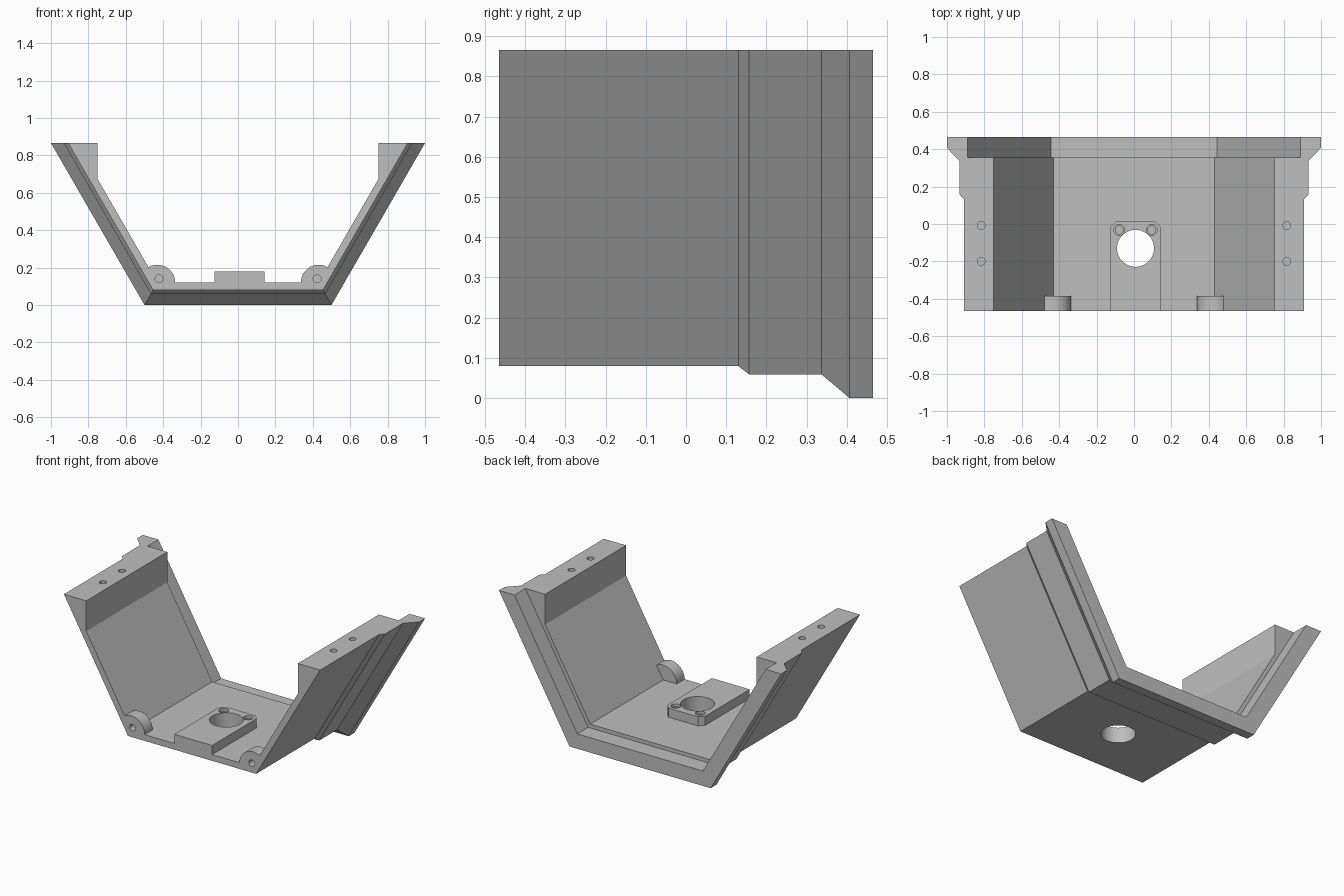
import bpy, bmesh
from math import cos, sin, radians, sqrt

cube = bpy.data.objects.get("Cube")
if cube:
    bpy.data.objects.remove(cube, do_unlink=True)

TOP = sqrt(3) / 2            # height of the hexagon centre, and of the open rim
FRONT, BACK, STEP = -0.465, 0.465, 0.355

grey = bpy.data.materials.new("plain grey")
grey.use_nodes = True
grey.diffuse_color = (0.52, 0.52, 0.52, 1)
grey.node_tree.nodes["Principled BSDF"].inputs["Base Color"].default_value = grey.diffuse_color


def make_object(name, bm):
    bmesh.ops.recalc_face_normals(bm, faces=bm.faces)
    mesh = bpy.data.meshes.new(name)
    bm.to_mesh(mesh)
    bm.free()
    mesh.materials.append(grey)
    obj = bpy.data.objects.new(name, mesh)
    bpy.context.collection.objects.link(obj)
    return obj


def loft(name, rings):
    """Skin a list of closed rings and cap both ends."""
    bm = bmesh.new()
    loops = [[bm.verts.new(p) for p in ring] for ring in rings]
    for a, b in zip(loops, loops[1:]):
        for i in range(len(a)):
            j = (i + 1) % len(a)
            bm.faces.new((a[i], a[j], b[j], b[i]))
    bm.faces.new(loops[0])
    bm.faces.new(loops[-1])
    return make_object(name, bm)


def prism_y(name, outline, y0, y1):
    return loft(name, [[(x, y, z) for x, z in outline] for y in (y0, y1)])


def prism_z(name, outline, z0, z1):
    return loft(name, [[(x, y, z) for x, y in outline] for z in (z0, z1)])


def circle(cx, cy, r, n=40):
    return [(cx + r * cos(radians(360 * i / n)), cy + r * sin(radians(360 * i / n)))
            for i in range(n)]


def combine(body, part, operation):
    mod = body.modifiers.new(part.name, "BOOLEAN")
    mod.operation, mod.solver, mod.object = operation, "EXACT", part
    bpy.context.view_layer.objects.active = body
    bpy.ops.object.modifier_apply(modifier=mod.name)
    bpy.data.objects.remove(part, do_unlink=True)


# Half-hexagon trough: stepped wall section (y, radius) swept over three sides
section = [(FRONT, 0.908), (0.13, 0.908), (0.157, 0.932), (0.337, 0.932),
           (0.407, 1), (BACK, 1), (BACK, 0.89), (STEP, 0.89),
           (STEP, 0.862), (FRONT, 0.862)]
bracket = loft("bracket", [[(r * cos(radians(a)), y, TOP + r * sin(radians(a)))
                            for y, r in section] for a in (180, 240, 300, 360)])

# Mounting blocks under the rim and hinge lugs in the front corners
for side, s in (("left", 1), ("right", -1)):
    block = [(0.75, TOP), (0.885, TOP), (0.77, 0.672), (0.75, 0.672)]
    combine(bracket, prism_y(side + "_mounting_block",
                             [(s * x, z) for x, z in block], FRONT, STEP), "UNION")
    lug = [(0.431 + 0.095 * cos(radians(a)), 0.12 + 0.095 * sin(radians(a)))
           for a in range(60, 181, 6)]
    lug += [(0.336, 0.1), (0.445, 0.1), (0.498, 0.2)]
    combine(bracket, prism_y(side + "_hinge_lug",
                             [(s * x, z) for x, z in lug], FRONT, -0.385), "UNION")

# Raised floor pad with chamfered rear corners
MID, HALF, REAR, CUT = 0.008, 0.134, 0.016, 0.03
pad = [(MID - HALF, FRONT), (MID + HALF, FRONT), (MID + HALF, REAR - CUT),
       (MID + HALF - CUT, REAR), (MID - HALF + CUT, REAR), (MID - HALF, REAR - CUT)]
combine(bracket, prism_z("floor_pad", pad, 0.1, 0.178), "UNION")

# Large floor hole, screw holes in the pad, rim holes and lug pin holes
combine(bracket, prism_z("floor_hole", circle(MID, -0.13, 0.099, 64), -0.1, 0.4), "DIFFERENCE")
for s in (-1, 1):
    x = MID + s * 0.087
    combine(bracket, prism_z("screw_head", circle(x, -0.032, 0.029), 0.16, 0.3), "DIFFERENCE")
    combine(bracket, prism_z("screw_hole", circle(x, -0.032, 0.021), 0.11, 0.3), "DIFFERENCE")
    for y in (-0.008, -0.2):
        combine(bracket, prism_z("rim_hole", circle(s * 0.817, y, 0.021), 0.78, 1), "DIFFERENCE")
    combine(bracket, prism_y("pin_hole", circle(s * 0.423, 0.14, 0.021), -0.6, -0.41), "DIFFERENCE")

# Smooth the round walls, keep the machined edges sharp
bpy.ops.object.select_all(action="DESELECT")
bracket.select_set(True)
bpy.context.view_layer.objects.active = bracket
bpy.ops.object.shade_smooth_by_angle(angle=radians(25))
